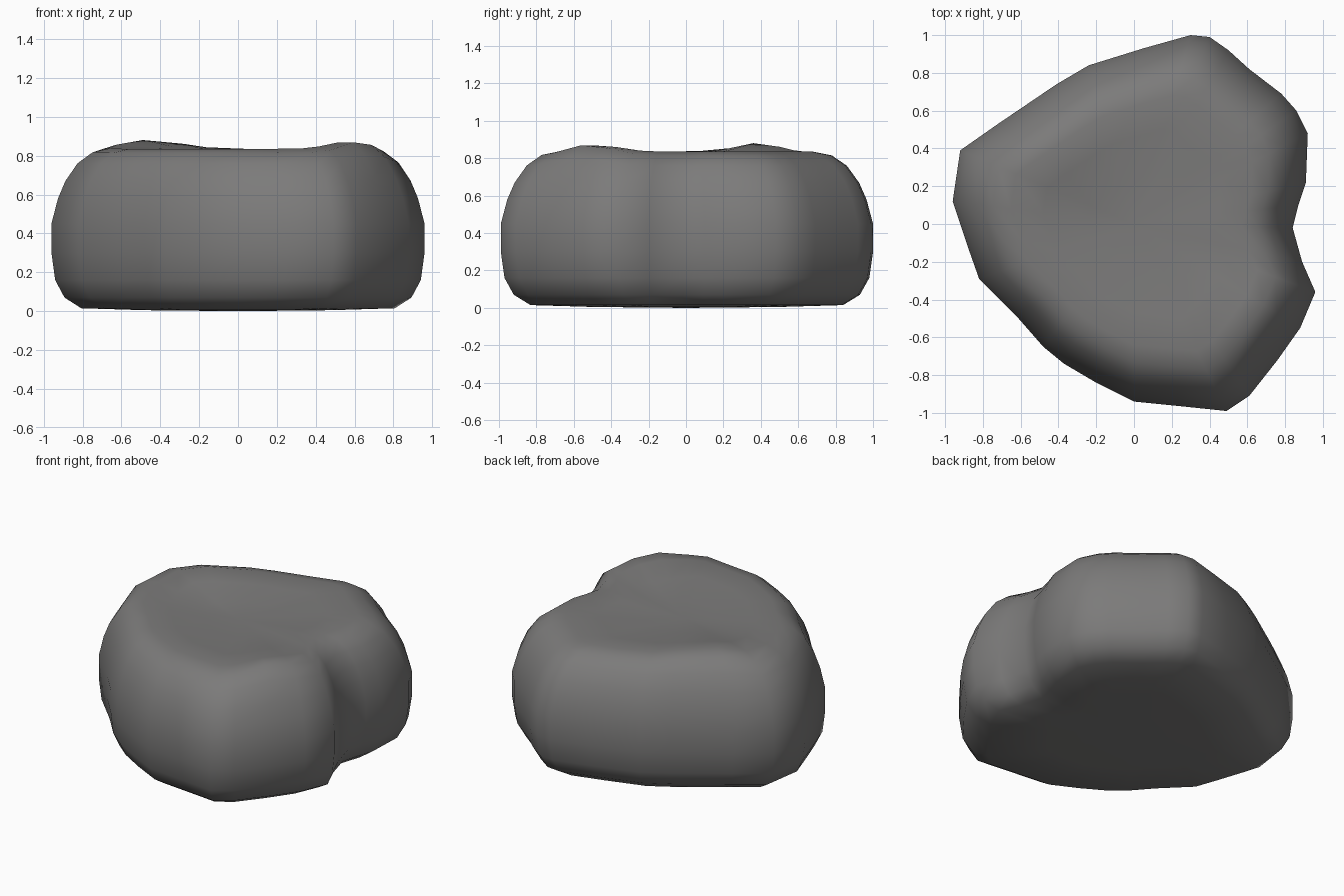
import bpy, bmesh, math

if "Cube" in bpy.data.objects:
    bpy.data.objects.remove(bpy.data.objects["Cube"])

# Stone colour
stone = bpy.data.materials.new("stone grey")
stone.diffuse_color = (0.2, 0.197, 0.195, 1)
stone.use_nodes = True
stone.node_tree.nodes["Principled BSDF"].inputs["Base Color"].default_value = stone.diffuse_color

# Widest outline seen from above
outline = [(.49, -.99), (.61, -.91), (.76, -.72), (.88, -.55), (.96, -.36), (.89, -.2),
           (.84, -.02), (.87, .1), (.91, .22), (.92, .48), (.86, .6), (.78, .69),
           (.61, .82), (.5, .92), (.4, .99), (.3, 1.0), (.05, .93), (-.24, .84),
           (-.41, .74), (-.72, .53), (-.92, .39), (-.96, .12), (-.88, -.12),
           (-.82, -.29), (-.62, -.49), (-.48, -.65), (-.37, -.74), (-.2, -.84),
           (0, -.94), (.25, -.965)]

# (scale of outline, height) from the base up over the rounded shoulder
profile = [(.5, .005), (.84, .015), (.93, .07), (.98, .16), (1, .3), (1, .45), (.965, .58),
           (.925, .67), (.86, .76), (.78, .815), (.68, .835), (.5, .825), (.25, .81)]


def bump(x, y, cx, cy, r):
    return math.exp(-((x - cx) ** 2 + (y - cy) ** 2) / r ** 2)


def surface(x, y, z):
    # two raised corners on the top face
    top = max(0, (z - .6) / .24)
    return (x, y, z + top * (.07 * bump(x, y, .67, -.56, .2) + .05 * bump(x, y, -.46, .42, .25)))


# Boulder body: stacked rings capped at both ends
bm = bmesh.new()
rings = [[bm.verts.new(surface(x * s, y * s, z)) for x, y in outline] for s, z in profile]
n = len(outline)
for lo, hi in zip(rings, rings[1:]):
    for i in range(n):
        j = (i + 1) % n
        bm.faces.new((lo[i], lo[j], hi[j], hi[i]))
for ring, z in ((rings[0], 0), (rings[-1], .805)):
    c = bm.verts.new((0, 0, z))
    for i in range(n):
        bm.faces.new((ring[i], ring[(i + 1) % n], c))
bmesh.ops.recalc_face_normals(bm, faces=bm.faces)
for f in bm.faces:
    f.smooth = True
mesh = bpy.data.meshes.new("boulder")
bm.to_mesh(mesh)
bm.free()
mesh.materials.append(stone)
bpy.context.collection.objects.link(bpy.data.objects.new("boulder", mesh))
